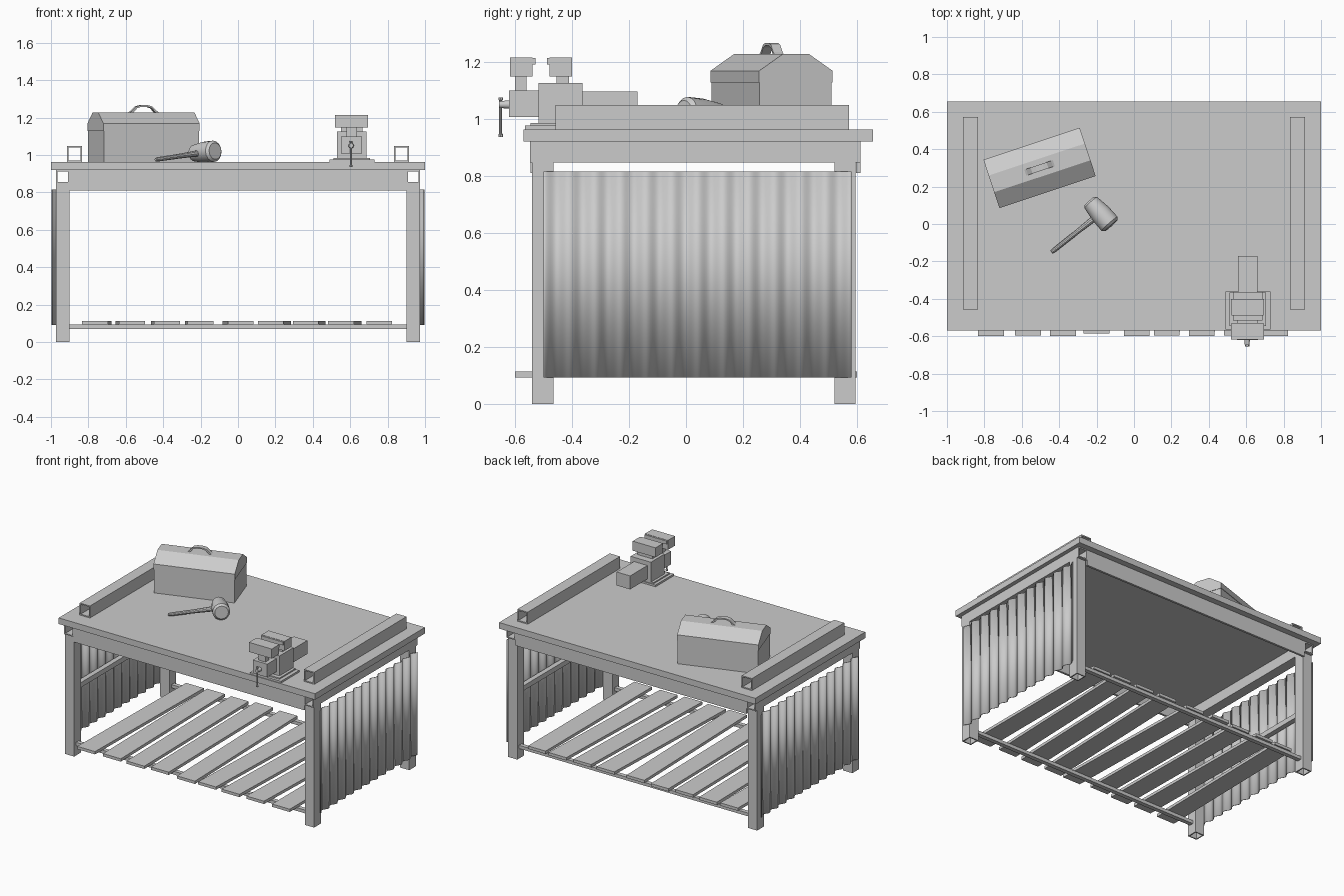
import bpy, math
from mathutils import Vector, Matrix

if "Cube" in bpy.data.objects:
    bpy.data.objects.remove(bpy.data.objects["Cube"])


def mesh(name, verts, faces):
    me = bpy.data.meshes.new(name)
    me.from_pydata(verts, [], faces)
    me.update()
    ob = bpy.data.objects.new(name, me)
    bpy.context.collection.objects.link(ob)
    return ob


def prism(name, pts, a, b, fn):
    """Extrude closed 2D profile pts from a to b; fn(u, v, t) gives xyz."""
    n = len(pts)
    vs = [fn(u, v, t) for t in (a, b) for u, v in pts]
    fs = [(i, (i + 1) % n, n + (i + 1) % n, n + i) for i in range(n)]
    fs += [tuple(range(n))[::-1], tuple(range(n, 2 * n))]
    return fix(mesh(name, vs, fs))


def fix(ob):
    import bmesh
    bm = bmesh.new()
    bm.from_mesh(ob.data)
    bmesh.ops.recalc_face_normals(bm, faces=bm.faces)
    bm.to_mesh(ob.data)
    bm.free()
    return ob


def box(name, x0, x1, y0, y1, z0, z1):
    return prism(name, [(x0, y0), (x1, y0), (x1, y1), (x0, y1)], z0, z1,
                 lambda u, v, t: (u, v, t))


def tube(name, u0, u1, v0, v1, a, b, fn, wall=0.008):
    """Hollow rectangular tube with open ends."""
    def ring(d):
        return [(u0 + d, v0 + d), (u1 - d, v0 + d), (u1 - d, v1 - d), (u0 + d, v1 - d)]
    vs = [fn(u, v, t) for t in (a, b) for d in (0, wall) for u, v in ring(d)]
    fs = []
    for i in range(4):
        j = (i + 1) % 4
        fs += [(i, j, 8 + j, 8 + i), (4 + i, 12 + i, 12 + j, 4 + j),
               (i, 4 + i, 4 + j, j), (8 + i, 8 + j, 12 + j, 12 + i)]
    return fix(mesh(name, vs, fs))


def smooth(ob, deg=35):
    bpy.ops.object.select_all(action='DESELECT')
    bpy.context.view_layer.objects.active = ob
    ob.select_set(True)
    bpy.ops.object.shade_smooth_by_angle(angle=math.radians(deg))


def lathe(name, p, q, prof, n=16):
    """Round solid from p to q; prof is (fraction along, radius)."""
    p, q = Vector(p), Vector(q)
    rot = (q - p).to_track_quat('Z', 'Y')
    vs = [p.lerp(q, t) + rot @ Vector((r * math.cos(k * math.tau / n),
          r * math.sin(k * math.tau / n), 0)) for t, r in prof for k in range(n)]
    fs = [(s * n + k, s * n + (k + 1) % n, (s + 1) * n + (k + 1) % n, (s + 1) * n + k)
          for s in range(len(prof) - 1) for k in range(n)]
    fs += [tuple(range(n))[::-1], tuple(range(len(vs) - n, len(vs)))]
    ob = fix(mesh(name, vs, fs))
    smooth(ob)
    return ob


along_y = lambda u, v, t: (u, t, v)
along_z = lambda u, v, t: (u, v, t)

# Table top and long aprons
box("table_top", -1, 1, -0.57, 0.655, 0.92, 0.963)
box("front_apron", -0.9, 0.9, -0.545, -0.53, 0.81, 0.92)
box("back_apron", -0.9, 0.9, 0.597, 0.612, 0.81, 0.92)

# Side frames, mirrored
for s, side in ((-1, "left"), (1, "right")):
    x0, x1 = sorted((s * 0.9, s * 0.972))
    tube(side + "_top_beam", x0, x1, 0.847, 0.92, -0.548, 0.612, along_y)
    for y, end in ((-0.54, "front"), (0.52, "back")):
        tube(f"{side}_{end}_leg", x0, x1, y, y + 0.075, 0, 0.847, along_z)
    r0, r1 = sorted((s * 0.935, s * 0.97))
    box(side + "_middle_bar", r0, r1, -0.465, 0.52, 0.43, 0.465)
    # hollow rail lying on the table top
    t0, t1 = sorted((s * 0.835, s * 0.915))
    tube(side + "_top_rail", t0, t1, 0.963, 1.048, -0.457, 0.572, along_y)
    # corrugated side sheet
    N, waves = 144, 12
    wav = [(s * (0.984 + 0.01 * math.cos(i / N * waves * math.tau)),
            -0.5 + 1.08 * i / N) for i in range(N + 1)]
    vs = [(x, y, z) for x, y in wav for z in (0.092, 0.815)]
    ob = mesh(side + "_corrugated_panel", vs,
              [(2 * i, 2 * i + 2, 2 * i + 3, 2 * i + 1) for i in range(N)])
    m = ob.modifiers.new("thickness", 'SOLIDIFY')
    m.thickness = 0.004
    m.offset = 0
    smooth(ob, 40)

# Lower shelf rails and uneven slats (front centre, back centre, front y)
for y, end in ((-0.52, "front"), (0.545, "back")):
    box(end + "_shelf_rail", -0.9, 0.9, y, y + 0.03, 0.07, 0.093)
slats = [(-0.765, -0.745, -0.6), (-0.567, -0.585, -0.595), (-0.38, -0.395, -0.6),
         (-0.2, -0.215, -0.585), (0.015, -0.015, -0.6), (0.175, 0.215, -0.595),
         (0.362, 0.4, -0.6), (0.55, 0.59, -0.595), (0.755, 0.755, -0.6)]
for i, (f, b, y) in enumerate(slats):
    w = 0.069
    prism(f"shelf_slat_{i + 1}", [(f - w, y), (f + w, y), (b + w, y + 1.185), (b - w, y + 1.185)],
          0.093, 0.113, along_z)

# Toolbox: faceted body and lid, arched handle
place = Matrix.Translation((-0.505, 0.3, 0.963)) @ Matrix.Rotation(math.radians(18.4), 4, 'Z')
along_x = lambda u, v, t: (t, u, v)
body = prism("toolbox_body", [(-0.133, 0), (0.133, 0), (0.133, 0.167), (-0.133, 0.167)],
             -0.268, 0.268, along_x)
lid = prism("toolbox_lid", [(-0.136, 0.165), (0.136, 0.165), (0.136, 0.205), (0.047, 0.265),
                            (-0.047, 0.265), (-0.136, 0.205)], -0.271, 0.271, along_x)
arc = [(-0.085, 0.262), (-0.07, 0.272), (-0.045, 0.296), (-0.02, 0.303),
       (0.02, 0.303), (0.045, 0.296), (0.07, 0.272), (0.085, 0.262)]
inner = [(x * 0.92, z - 0.009) for x, z in arc[::-1]]
handle = prism("toolbox_handle", arc + inner, -0.017, 0.017, lambda u, v, t: (u, t, v))
for ob in (body, lid, handle):
    ob.matrix_world = place

# Mallet
c, d = Vector((-0.18, 0.057, 0)), Vector((0.66, -0.75, 0)) * 0.088
lathe("mallet_head", c - d + Vector((0, 0, 1.009)), c + d + Vector((0, 0, 1.021)),
      [(0, 0.034), (0.06, 0.045), (0.5, 0.056), (0.92, 0.057), (1, 0.044)])
lathe("mallet_handle", (-0.44, -0.15, 0.975), (-0.19, 0.048, 1.012),
      [(0, 0.009), (0.04, 0.012), (0.5, 0.013), (1, 0.018)], 10)

# Bench vise
parts = {
    "base": (0.49, 0.73, -0.565, -0.36, 0.963, 0.976),
    "foot": (0.51, 0.705, -0.545, -0.365, 0.976, 0.985),
    "body": (0.528, 0.686, -0.517, -0.363, 0.985, 1.125),
    "slide": (0.555, 0.66, -0.363, -0.17, 1.0, 1.095),
    "front_block": (0.55, 0.662, -0.62, -0.517, 1.007, 1.1),
    "front_neck": (0.58, 0.635, -0.6, -0.56, 1.1, 1.15),
    "front_jaw": (0.518, 0.696, -0.618, -0.538, 1.148, 1.215),
    "front_jaw_pad": (0.522, 0.692, -0.538, -0.528, 1.19, 1.213),
    "rear_neck": (0.55, 0.665, -0.455, -0.41, 1.125, 1.15),
    "rear_jaw": (0.518, 0.696, -0.478, -0.4, 1.148, 1.215),
    "rear_jaw_pad": (0.522, 0.692, -0.488, -0.478, 1.19, 1.213),
}
for k, v in parts.items():
    box("vise_" + k, *v)
lathe("vise_screw", (0.605, -0.655, 1.05), (0.605, -0.6, 1.05), [(0, 0.012), (1, 0.016)], 12)
lathe("vise_handle", (0.605, -0.65, 0.937), (0.605, -0.65, 1.075),
      [(0, 0.008), (0.06, 0.008), (0.08, 0.005), (0.92, 0.005), (0.94, 0.008), (1, 0.008)], 8)
